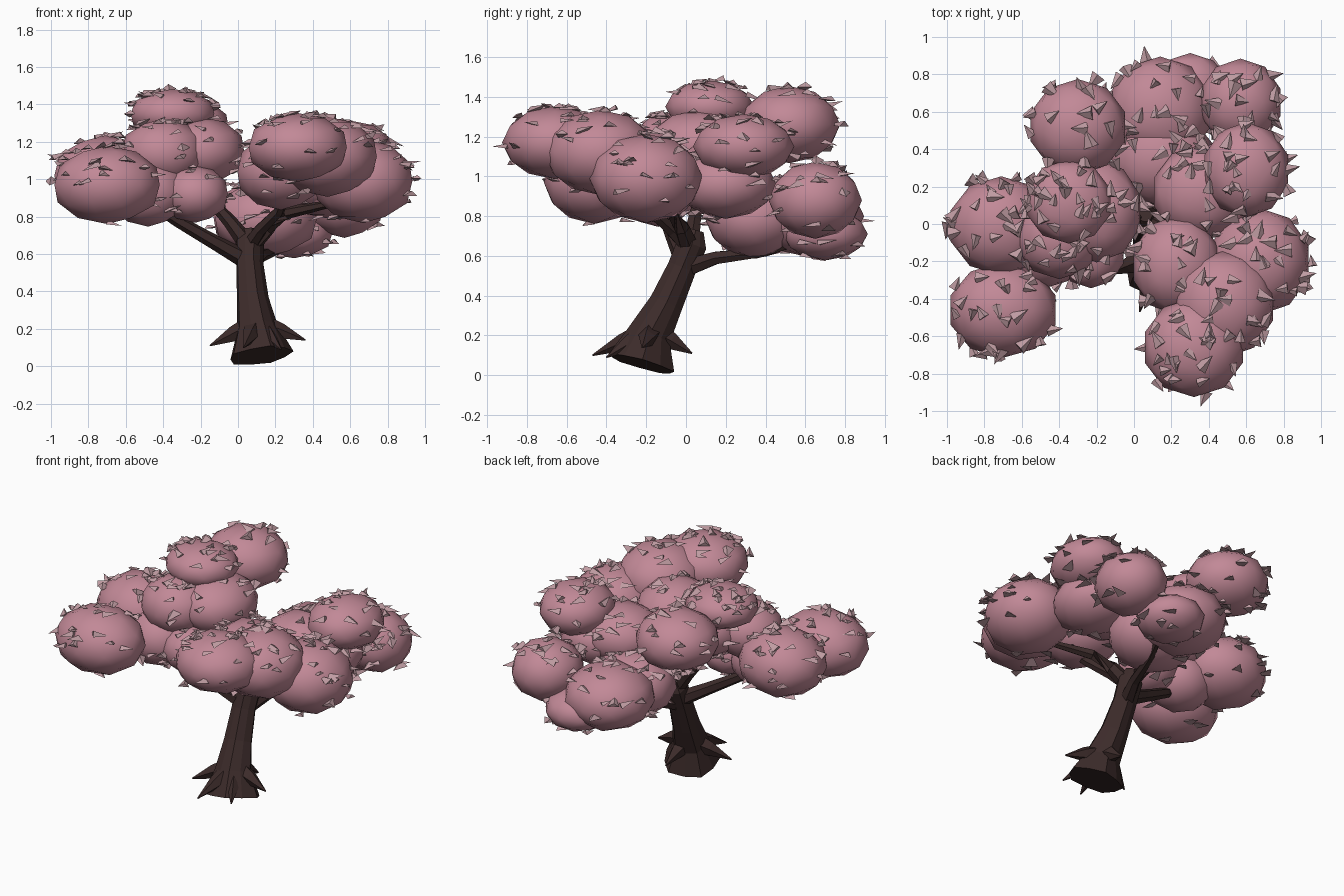
import bpy, bmesh, random
from math import sin, cos, pi
from mathutils import Vector

if "Cube" in bpy.data.objects:
    bpy.data.objects.remove(bpy.data.objects["Cube"])
random.seed(7)


def material(name, colour):
    m = bpy.data.materials.new(name)
    m.use_nodes = True
    m.diffuse_color = (*colour, 1)
    m.node_tree.nodes["Principled BSDF"].inputs["Base Color"].default_value = (*colour, 1)
    return m


BARK = material("dark bark", (0.045, 0.024, 0.023))
PINK = material("blossom pink", (0.54, 0.25, 0.31))
PETAL = material("pale petal", (0.52, 0.33, 0.36))


def finish(bm, name, mat, smooth=False):
    bmesh.ops.recalc_face_normals(bm, faces=bm.faces)
    for f in bm.faces:
        f.smooth = smooth
    mesh = bpy.data.meshes.new(name)
    bm.to_mesh(mesh)
    bm.free()
    mesh.materials.append(mat)
    obj = bpy.data.objects.new(name, mesh)
    bpy.context.collection.objects.link(obj)


def tube(name, path, sides=6, ridge=0.0):
    """Tapered limb through (x, y, z, radius) points, with alternating ridges."""
    bm = bmesh.new()
    pts = [Vector(p[:3]) for p in path]
    rings = []
    for i, p in enumerate(pts):
        axis = (pts[min(i + 1, len(pts) - 1)] - pts[max(i - 1, 0)]).normalized()
        ref = Vector((1, 0, 0)) if abs(axis.x) < 0.7 else Vector((0, 0, 1))
        u = (ref - axis * ref.dot(axis)).normalized()
        v = axis.cross(u)
        ring = []
        for k in range(sides):
            a = 2 * pi * k / sides
            r = path[i][3] * (1 + ridge * (-1) ** k)
            ring.append(bm.verts.new(p + u * r * cos(a) + v * r * sin(a)))
        rings.append(ring)
    for a, b in zip(rings, rings[1:]):
        for k in range(sides):
            n = (k + 1) % sides
            bm.faces.new((a[k], a[n], b[n], b[k]))
    bm.faces.new(rings[0])
    bm.faces.new(rings[-1])
    finish(bm, name, BARK)


# Leaning trunk with flared foot
tube("trunk", [(.12, -.225, .057, .17), (.10, -.185, .2, .11), (.075, -.1, .36, .085),
               (.06, -.02, .54, .073), (.06, .03, .66, .076), (.06, .05, .73, .04)], 10, 0.05)

# Spiky surface roots
for tip in [(-.15, -.27, .11), (.03, -.47, .1), (.36, -.22, .14), (.13, .03, .11), (.23, -.4, .09)]:
    start = Vector((.1, -.17, .22))
    mid = start.lerp(Vector(tip), 0.5) + Vector((0, 0, .005))
    tube("root", [(*start, .07), (*mid, .045), (*tip, .004)], 5)

# Branches
tube("left_branch", [(.06, 0, .56, .052), (-.12, -.05, .66, .04), (-.33, -.1, .78, .032), (-.6, -.2, .95, .015)])
tube("upper_branch", [(.06, .02, .64, .05), (-.04, .04, .77, .038), (-.13, .06, .87, .03), (-.28, .2, 1.15, .015)])
tube("right_branch", [(.06, .02, .64, .055), (.16, -.02, .74, .042), (.26, -.08, .82, .034), (.5, -.2, .87, .02)])
tube("front_branch", [(.06, .02, .64, .045), (.12, -.07, .73, .036), (.22, -.18, .83, .03), (.3, -.4, 1.05, .015)])
tube("back_branch", [(.06, 0, .54, .05), (.12, .15, .59, .036), (.2, .4, .62, .026), (.28, .6, .68, .015)])

# Foliage clumps: centre, then radii
CLUMPS = [
    ((.32, -.66, 1.17), (.27, .26, .18)), ((.48, -.43, 1.12), (.27, .28, .21)),
    ((.23, -.22, 1.04), (.24, .26, .2)), ((.67, -.2, .99), (.27, .28, .22)),
    ((.6, .29, 1.15), (.23, .25, .16)), ((.36, .17, 1.0), (.26, .25, .18)),
    ((.5, .2, .96), (.24, .25, .17)),
    ((.57, .65, .88), (.22, .23, .19)), ((.3, .7, .71), (.21, .21, .13)),
    ((.14, .61, .8), (.28, .28, .2)), ((.15, .35, .79), (.28, .25, .2)),
    ((-.71, -.01, 1.02), (.28, .26, .21)), ((-.7, -.46, .97), (.29, .25, .205)),
    ((-.3, .52, 1.26), (.26, .25, .19)), ((-.35, .12, 1.35), (.23, .22, .13)),
    ((-.2, .07, 1.15), (.24, .27, .18)), ((-.4, -.07, 1.14), (.23, .22, .18)),
    ((-.23, -.15, .92), (.18, .19, .15)), ((-.48, -.14, .93), (.21, .2, .18)),
]
for c, r in CLUMPS:
    bm = bmesh.new()
    bmesh.ops.create_icosphere(bm, subdivisions=2, radius=1.02)
    for v in bm.verts:
        v.co = Vector(c) + Vector([v.co[i] * r[i] for i in range(3)])
    finish(bm, "foliage_clump", PINK, True)


def buried(p, own):
    return any(k != own and sum(((p[i] - c[i]) / r[i]) ** 2 for i in range(3)) < 1
               for k, (c, r) in enumerate(CLUMPS))


# Loose petals: broad flat three-sided spikes scattered mostly over the tops
bm = bmesh.new()
for k, (c, r) in enumerate(CLUMPS):
    for _ in range(32):
        n = Vector([random.gauss(0, 1) for _ in range(3)])
        n.z += 0.75
        n.normalize()
        p = Vector([c[i] + n[i] * r[i] * 1.04 for i in range(3)])
        if buried(p, k):
            continue
        heading = random.uniform(0, 2 * pi)
        d = Vector((cos(heading), sin(heading), random.uniform(-.4, .4))).normalized()
        side = d.cross(Vector((0, 0, 1))).normalized()
        up = side.cross(d)
        s = random.uniform(.75, 1.2)
        tip = bm.verts.new(p + d * .055 * s)
        base = [bm.verts.new(p - d * .03 * s + side * a * s + up * b * s)
                for a, b in ((-.034, -.008), (.034, -.008), (.006, .016))]
        bm.faces.new(base)
        for i in range(3):
            bm.faces.new((base[i], base[(i + 1) % 3], tip))
finish(bm, "petals", PETAL)
